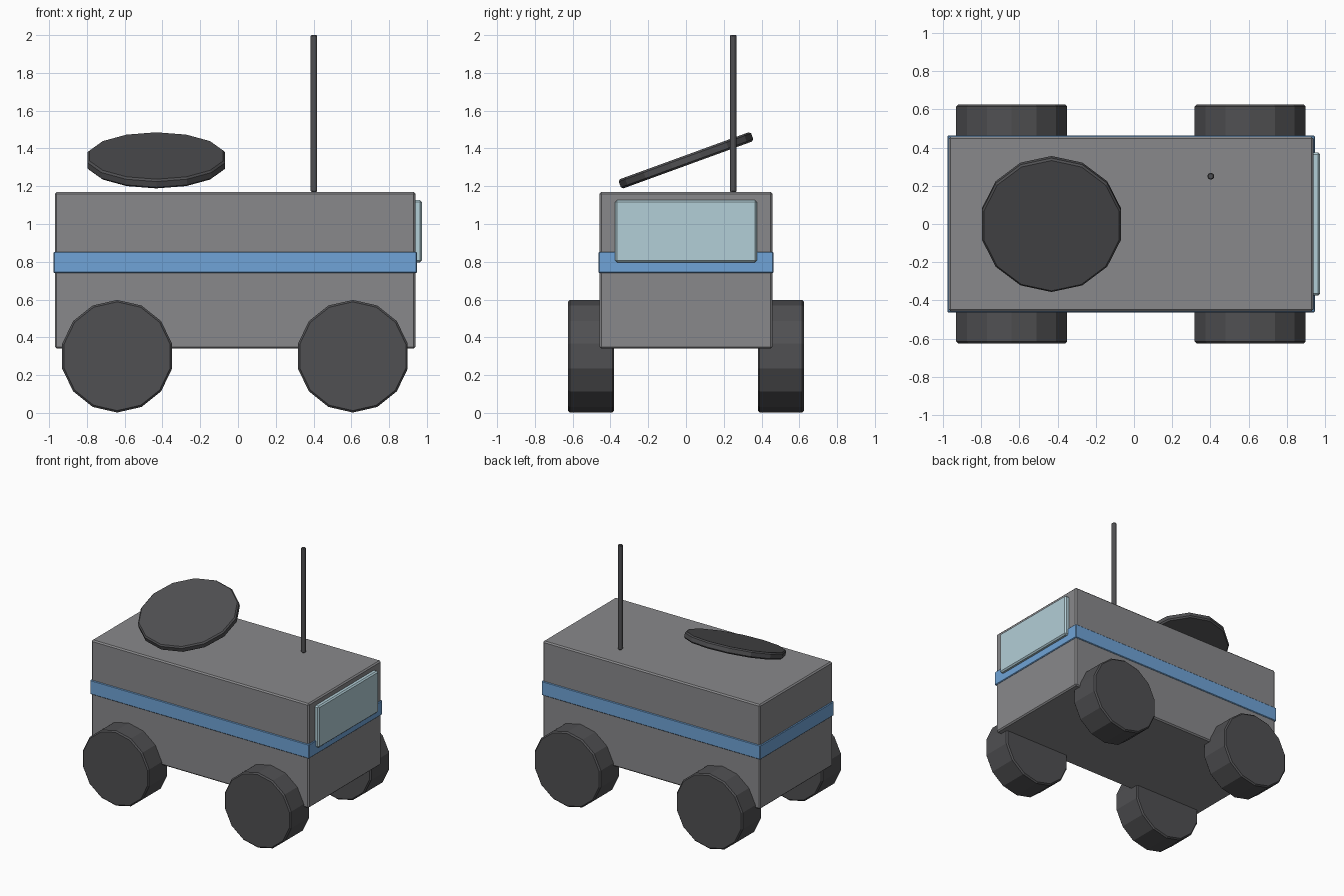
import bpy
from math import radians

if "Cube" in bpy.data.objects:
    bpy.data.objects.remove(bpy.data.objects["Cube"])


def finish(ob, name, color=None, bevel=0.01):
    ob.name = name
    if bevel:
        m = ob.modifiers.new("edge", 'BEVEL')
        m.width = bevel
        m.segments = 1
        m.limit_method = 'ANGLE'
        m.angle_limit = radians(40)
    if color:
        mat = bpy.data.materials.get(str(color)) or bpy.data.materials.new(str(color))
        mat.diffuse_color = (*color, 1)
        mat.use_nodes = True
        mat.node_tree.nodes["Principled BSDF"].inputs["Base Color"].default_value = mat.diffuse_color
        ob.data.materials.append(mat)
    return ob


def box(name, lo, hi, color=None, bevel=0.01):
    bpy.ops.mesh.primitive_cube_add(size=1, location=[(a + b) / 2 for a, b in zip(lo, hi)])
    ob = bpy.context.object
    ob.scale = [b - a for a, b in zip(lo, hi)]
    bpy.ops.object.transform_apply(location=False, rotation=False, scale=True)
    return finish(ob, name, color, bevel)


def disc(name, sides, r, depth, loc, tilt=0, color=None, bevel=0.01):
    bpy.ops.mesh.primitive_cylinder_add(vertices=sides, radius=r, depth=depth,
                                        location=loc, rotation=(radians(tilt), 0, 0))
    return finish(bpy.context.object, name, color, bevel)


DARK = (0.08, 0.08, 0.085)
GREY = (0.25, 0.25, 0.26)

# Van body, stripe band and windscreen
box("body", (-0.97, -0.457, 0.34), (0.94, 0.457, 1.17), GREY)
box("stripe", (-0.977, -0.463, 0.74), (0.947, 0.463, 0.853), (0.16, 0.37, 0.68), 0.005)
box("windscreen", (0.92, -0.375, 0.797), (0.973, 0.375, 1.127), (0.45, 0.62, 0.68))

# Four wheels
for x, end in ((-0.64, "rear"), (0.608, "front")):
    for s, side in ((-1, "right"), (1, "left")):
        disc(f"{end}_{side}_wheel", 14, 0.298, 0.245, (x, s * 0.5025, 0.3), 90, DARK)

# Tilted roof dish
disc("roof_dish", 14, 0.373, 0.052, (-0.432, 0, 1.337), 20, DARK)

# Antenna
disc("antenna", 6, 0.02, 0.83, (0.402, 0.25, 1.585), 0, DARK, 0.005)
